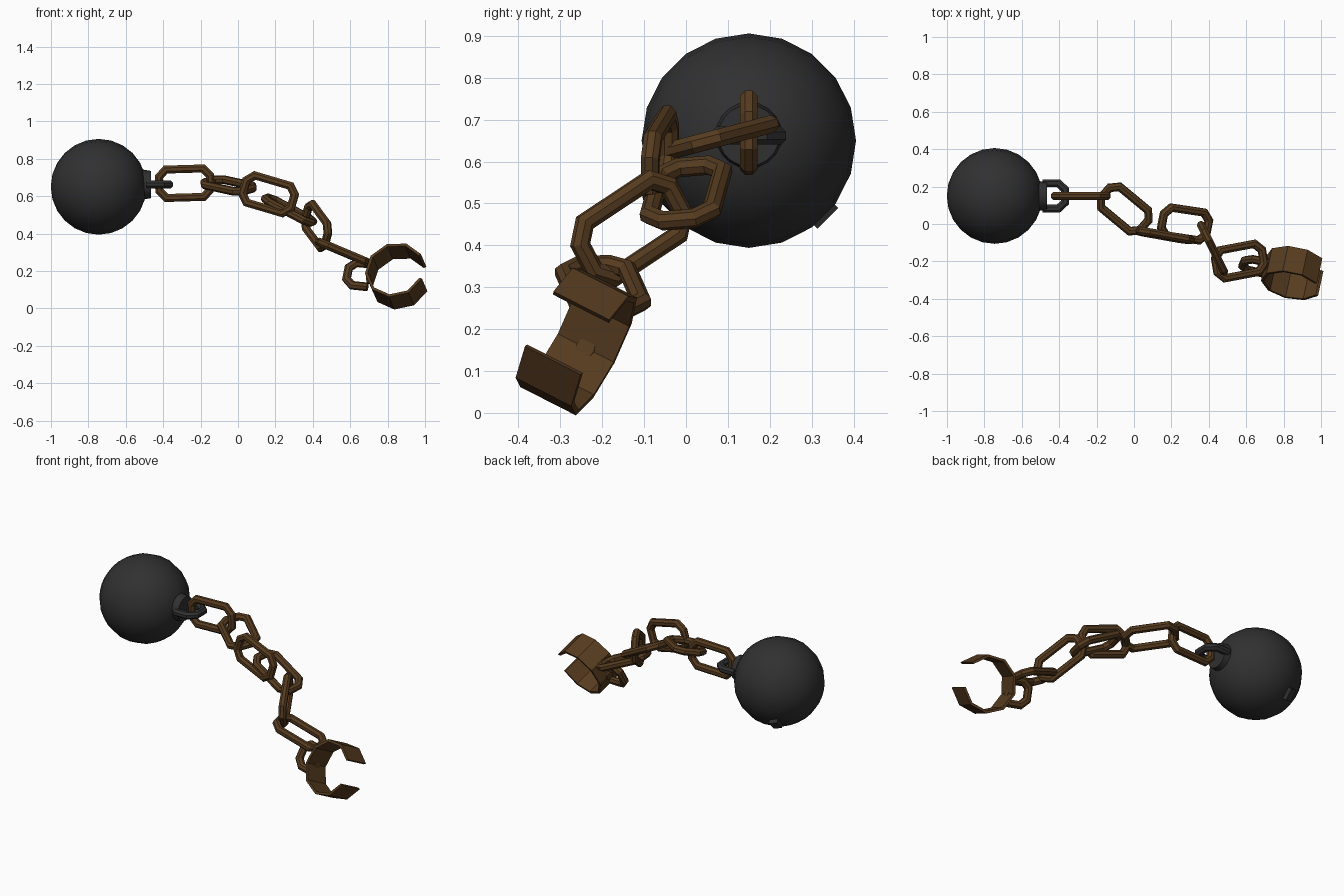
import bpy, bmesh, math
from mathutils import Vector, Matrix

if "Cube" in bpy.data.objects:
    bpy.data.objects.remove(bpy.data.objects["Cube"])


def material(name, rgb):
    m = bpy.data.materials.new(name)
    m.diffuse_color = (*rgb, 1)
    m.use_nodes = True
    m.node_tree.nodes["Principled BSDF"].inputs["Base Color"].default_value = m.diffuse_color
    return m


IRON = material("dark_iron", (0.03, 0.03, 0.031))
RUST = material("rusty_brown", (0.095, 0.045, 0.014))


def finish(bm, name, mat, matrix, smooth=None):
    bmesh.ops.recalc_face_normals(bm, faces=bm.faces[:])
    me = bpy.data.meshes.new(name)
    bm.to_mesh(me)
    bm.free()
    ob = bpy.data.objects.new(name, me)
    bpy.context.collection.objects.link(ob)
    me.materials.append(mat)
    ob.matrix_world = matrix
    if smooth:
        bpy.ops.object.select_all(action='DESELECT')
        ob.select_set(True)
        bpy.context.view_layer.objects.active = ob
        bpy.ops.object.shade_smooth_by_angle(angle=math.radians(smooth))
    return ob


def frame(center, along, across):
    """Local x runs along, local y across (made square), local z is the normal."""
    x = Vector(along).normalized()
    z = x.cross(Vector(across)).normalized()
    m = Matrix((x, z.cross(x), z)).transposed().to_4x4()
    return Matrix.Translation(center) @ m


def tube(name, path, closed, mat, matrix, r=0.023, sides=8):
    """Sweep a round bar along a flat path with mitred corners."""
    bm = bmesh.new()
    pts = [Vector((x, y, 0)) for x, y in path]
    n = len(pts)
    up = Vector((0, 0, 1))
    rings = []
    for i, p in enumerate(pts):
        a = pts[i - 1] if closed or i else None
        b = pts[(i + 1) % n] if closed or i < n - 1 else None
        d1 = (p - a).normalized() if a is not None else (b - p).normalized()
        d2 = (b - p).normalized() if b is not None else d1
        t = (d1 + d2).normalized()
        side = up.cross(t) / t.dot(d1)
        ring = []
        for k in range(sides):
            q = 2 * math.pi * (k + 0.5) / sides
            ring.append(bm.verts.new(p + r * (math.cos(q) * side + math.sin(q) * up)))
        rings.append(ring)
    for i in range(n if closed else n - 1):
        A, B = rings[i], rings[(i + 1) % n]
        for k in range(sides):
            j = (k + 1) % sides
            bm.faces.new((A[k], A[j], B[j], B[k]))
    if not closed:
        bm.faces.new(rings[0])
        bm.faces.new(rings[-1])
    return finish(bm, name, mat, matrix, 30)


# Heavy ball
ball_c = Vector((-0.745, 0.15, 0.65))
bm = bmesh.new()
bmesh.ops.create_uvsphere(bm, u_segments=20, v_segments=12, radius=0.256)
finish(bm, "ball", IRON, Matrix.Translation(ball_c) @ Matrix.Rotation(math.pi / 2, 4, 'Y'), 40)

# Small plug on the underside of the ball
plug_dir = Vector((-0.37, 0.66, -0.65)).normalized()
bm = bmesh.new()
bmesh.ops.create_cube(bm, size=1, matrix=Matrix.Diagonal((0.05, 0.07, 0.05, 1)))
finish(bm, "ball_plug", IRON, frame(ball_c + plug_dir * 0.25, plug_dir, (0, 0.7, 0.7)))

# Collar where the shackle meets the ball
bm = bmesh.new()
bmesh.ops.create_cone(bm, cap_ends=True, segments=20, radius1=0.081, radius2=0.073, depth=0.05)
finish(bm, "ball_collar", IRON, Matrix.Translation((-0.49, 0.15, 0.662)) @ Matrix.Rotation(math.pi / 2, 4, 'Y'), 30)

# Shackle on the ball
SHACKLE = [(0, -0.068), (0.085, -0.068), (0.122, -0.034), (0.122, 0.034), (0.085, 0.068), (0, 0.068)]
tube("ball_shackle", SHACKLE, False, IRON, frame((-0.49, 0.15, 0.662), (1, 0, 0), (0, 1, 0)))

# Chain links: centre, long direction, width direction
LINK = [(0.1, 0.076), (0.137, 0.037), (0.137, -0.037), (0.1, -0.076),
        (-0.1, -0.076), (-0.137, -0.037), (-0.137, 0.037), (-0.1, 0.076)]
links = [
    ((-0.285, 0.15, 0.669), (1, 0, 0.03), (0, 0, 1)),
    ((-0.05, 0.08, 0.657), (0.76, -0.63, -0.165), (0.63, 0.76, 0.2)),
    ((0.163, -0.062, 0.61), (0.95, -0.17, -0.28), (0.27, 0, 0.96)),
    ((0.273, 0.0, 0.525), (0.87, -0.13, -0.46), (0.05, 0.98, 0.15)),
    ((0.42, -0.13, 0.44), (0.38, -0.77, -0.51), (0.23, -0.46, 0.86)),
    ((0.565, -0.198, 0.3), (0.9, 0.17, -0.38), (-0.16, 0.98, 0.05)),
]
for i, (c, a, w) in enumerate(links):
    tube(f"chain_link_{i + 1}", LINK, True, RUST, frame(c, a, w))

# Open cuff: local x points to the opening, local z is the cuff axis
axis = Vector((-0.15, -0.88, 0.45))
opening = Vector((0.97, -0.15, 0.12))
cuff_m = frame((0.853, -0.262, 0.173), opening, axis.cross(opening))
R_OUT, R_IN, HALF_W, SEGS = 0.163, 0.148, 0.076, 8
bm = bmesh.new()
start = math.radians(27)
rings = []
for i in range(SEGS + 1):
    q = start + (2 * math.pi - 2 * start) * i / SEGS
    rings.append([bm.verts.new((r * math.cos(q), r * math.sin(q), z))
                  for r, z in ((R_OUT, -HALF_W), (R_OUT, HALF_W), (R_IN, HALF_W), (R_IN, -HALF_W))])
for A, B in zip(rings, rings[1:]):
    for k in range(4):
        j = (k + 1) % 4
        bm.faces.new((A[k], A[j], B[j], B[k]))
bm.faces.new(rings[0])
bm.faces.new(rings[-1])
finish(bm, "cuff", RUST, cuff_m)

# Rivet through the back of the cuff
bm = bmesh.new()
bmesh.ops.create_cone(bm, cap_ends=True, segments=12, radius1=0.023, radius2=0.023, depth=0.025)
finish(bm, "cuff_rivet", RUST, cuff_m @ Matrix.Translation((-0.155, 0, 0)) @ Matrix.Rotation(math.pi / 2, 4, 'Y'), 30)

# Shackle on the cuff
tube("cuff_shackle", SHACKLE, False, RUST,
     frame((0.705, -0.235, 0.175), (-0.96, 0.2, 0.1), (0, 0.45, 0.88)))
